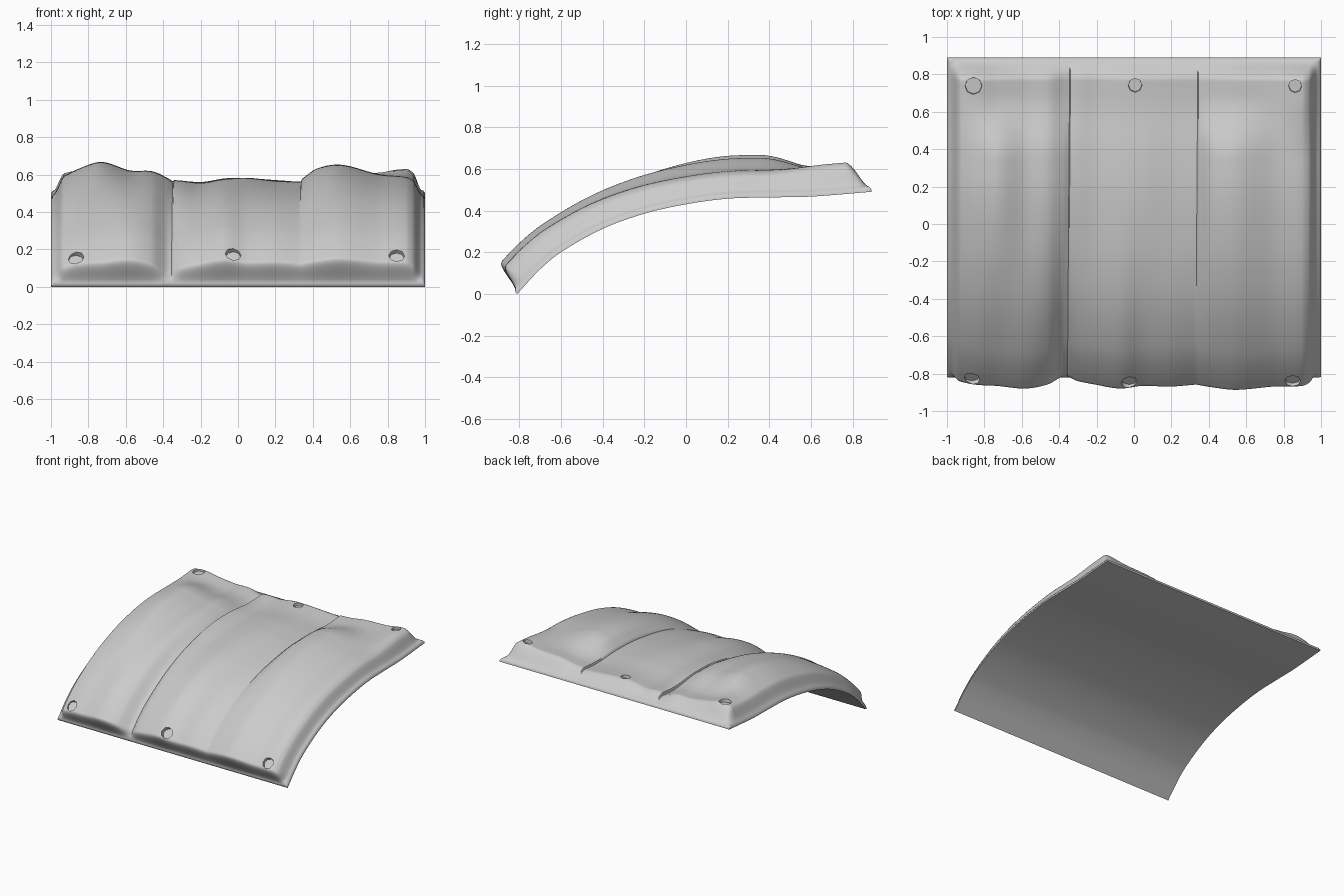
import bpy, bmesh
from mathutils import Vector, Matrix

default = bpy.data.objects.get("Cube")
if default:
    bpy.data.objects.remove(default)

# Underside curve (y, z), swept along x
ARCH = [(-.81, 0), (-.7, .118), (-.6, .2), (-.4, .312), (-.2, .385),
        (0, .43), (.2, .457), (.4, .463), (.6, .467), (.89, .49)]
# Padding thickness per panel: x, then front, middle and back in hundredths
PANELS = [
    [(-1, 8, 9, 9), (-.95, 9, 12, 12), (-.85, 12, 17, 14), (-.73, 13, 20.5, 12),
     (-.58, 15, 16, 10), (-.46, 12, 15.5, 10), (-.38, 6, 12, 7), (-.35, 5, 10, 6)],
    [(-.345, 6, 10.8, 8), (-.3, 9, 10.5, 8.5), (-.2, 12, 9.5, 8), (-.07, 15, 11.5, 10),
     (.05, 13, 12, 10), (.2, 13.5, 10.5, 9), (.335, 12, 10, 8)],
    [(.34, 12, 11.5, 9.5), (.42, 14, 17, 10), (.55, 16, 19, 12), (.75, 13.5, 14, 13),
     (.9, 13, 12.5, 15), (.95, 10, 10, 12), (1, 8, 8, 10)],
]
FLANGE = .028
SPANS = [(-.81, -.7), (-.7, .77), (.77, .89)]


def curve(keys, t, col=1):
    """Smooth interpolation through the keys, with tangents from neighbours."""
    slope = lambda a, b: (keys[b][col] - keys[a][col]) / (keys[b][0] - keys[a][0])
    last = len(keys) - 1
    i = max(k for k in range(last) if k == 0 or keys[k][0] <= t)
    w = keys[i + 1][0] - keys[i][0]
    s = (t - keys[i][0]) / w
    m0 = slope(max(i - 1, 0), i + 1) * w
    m1 = slope(i, min(i + 2, last)) * w
    p0, p1 = keys[i][col], keys[i + 1][col]
    return (p0 + m0 * s + (3 * (p1 - p0) - 2 * m0 - m1) * s ** 2
            + (2 * (p0 - p1) + m0 + m1) * s ** 3)


def ramp(a, b, t):
    s = min(max((t - a) / (b - a), 0), 1)
    return s * s * (3 - 2 * s)


def base(y):
    """Point on the underside and its upward normal."""
    d = .01
    a, b = max(y - d, ARCH[0][0]), min(y + d, ARCH[-1][0])
    dz = curve(ARCH, b) - curve(ARCH, a)
    return Vector((0, y, curve(ARCH, y))), Vector((0, -dz, b - a)).normalized()


def surface(panel, x, y):
    front, mid, back = (curve(panel, x, c) / 100 for c in (1, 2, 3))
    h = front + (mid - front) * ramp(-.72, .25, y)
    h += (back - mid) * ramp(.35, .7, y)
    # Skirt falling to the thin flange on every side
    m = (ramp(-.803, -.745, y) * ramp(.875, .775, y)) ** .75
    m *= (ramp(-.99, -.93, x) * ramp(.985, .935, x)) ** .85
    # Rounded lip at the very edge
    edge = min(1 - abs(x), y - ARCH[0][0], ARCH[-1][0] - y)
    lip = FLANGE * (.4 + .6 * min(max(edge, 0) / .015, 1) ** .5)
    point, normal = base(y)
    point = point + normal * (lip + m * (h - lip))
    # Padding sags over the front flange
    sag = .03 * m * ramp(-.6, -.76, y) * ramp(0, .1, h)
    point += Vector((0, -normal.z, normal.y)) * sag
    point.x = x + .008 * y * (1 - x * x)
    return point


# Grid lines, finer along the borders
columns = []
for panel in PANELS:
    a, b = panel[0][0], panel[-1][0]
    n = round((b - a) / .009)
    columns += [(panel, a + (b - a) * i / n) for i in range(n + 1)]
rows = []
for (a, b), n in zip(SPANS, (24, 75, 18)):
    rows += [a + (b - a) * i / n for i in range(n)]
rows.append(SPANS[-1][1])

# Padded panel: quilted top, plain underside, closed edge
bm = bmesh.new()
top, under = [], []
for panel, x in columns:
    top.append([bm.verts.new(surface(panel, x, y)) for y in rows])
    under.append([bm.verts.new((v.co.x, *base(y)[0].yz)) for v, y in zip(top[-1], rows)])
nx, ny = len(columns) - 1, len(rows) - 1
for i in range(nx):
    for j in range(ny):
        for g in (top, under):
            bm.faces.new((g[i][j], g[i + 1][j], g[i + 1][j + 1], g[i][j + 1]))
    for j in (0, ny):
        bm.faces.new((top[i][j], top[i + 1][j], under[i + 1][j], under[i][j]))
for j in range(ny):
    for i in (0, nx):
        bm.faces.new((top[i][j], top[i][j + 1], under[i][j + 1], under[i][j]))
bmesh.ops.recalc_face_normals(bm, faces=bm.faces)
mesh = bpy.data.meshes.new("padded_panel")
bm.to_mesh(mesh)
bm.free()
pad = bpy.data.objects.new("padded_panel", mesh)
bpy.context.collection.objects.link(pad)

# Shallow eight-sided fastening holes along the front and back
bm = bmesh.new()
for x, y, r in [(-.86, .75, .052), (0, .75, .042), (.86, .75, .04),
                (-.865, -.725, .048), (-.02, -.725, .048), (.85, -.725, .048)]:
    panel = next(p for p in PANELS if p[0][0] <= x <= p[-1][0])
    normal = base(y)[1]
    turn = Vector((0, 0, 1)).rotation_difference(normal).to_matrix().to_4x4()
    spot = surface(panel, x, y) + normal * .072
    bmesh.ops.create_cone(bm, cap_ends=True, segments=8, radius1=r * .85, radius2=r * 1.1,
                          depth=.19, matrix=Matrix.Translation(spot) @ turn)
cut_mesh = bpy.data.meshes.new("hole_cutter")
bm.to_mesh(cut_mesh)
bm.free()
cutter = bpy.data.objects.new("hole_cutter", cut_mesh)
cutter.hide_render = True
bpy.context.collection.objects.link(cutter)

bpy.context.view_layer.objects.active = pad
pad.select_set(True)
mod = pad.modifiers.new("holes", 'BOOLEAN')
mod.operation = 'DIFFERENCE'
mod.solver = 'EXACT'
mod.object = cutter
bpy.ops.object.modifier_apply(modifier=mod.name)
bpy.data.objects.remove(cutter)

# Plain grey finish
grey = bpy.data.materials.new("plain grey")
grey.use_nodes = True
colour = (.6, .6, .6, 1)
grey.diffuse_color = colour
grey.node_tree.nodes["Principled BSDF"].inputs["Base Color"].default_value = colour
pad.data.materials.clear()
pad.data.materials.append(grey)

bpy.ops.object.select_all(action='DESELECT')
pad.select_set(True)
bpy.ops.object.shade_smooth_by_angle(angle=.95)
